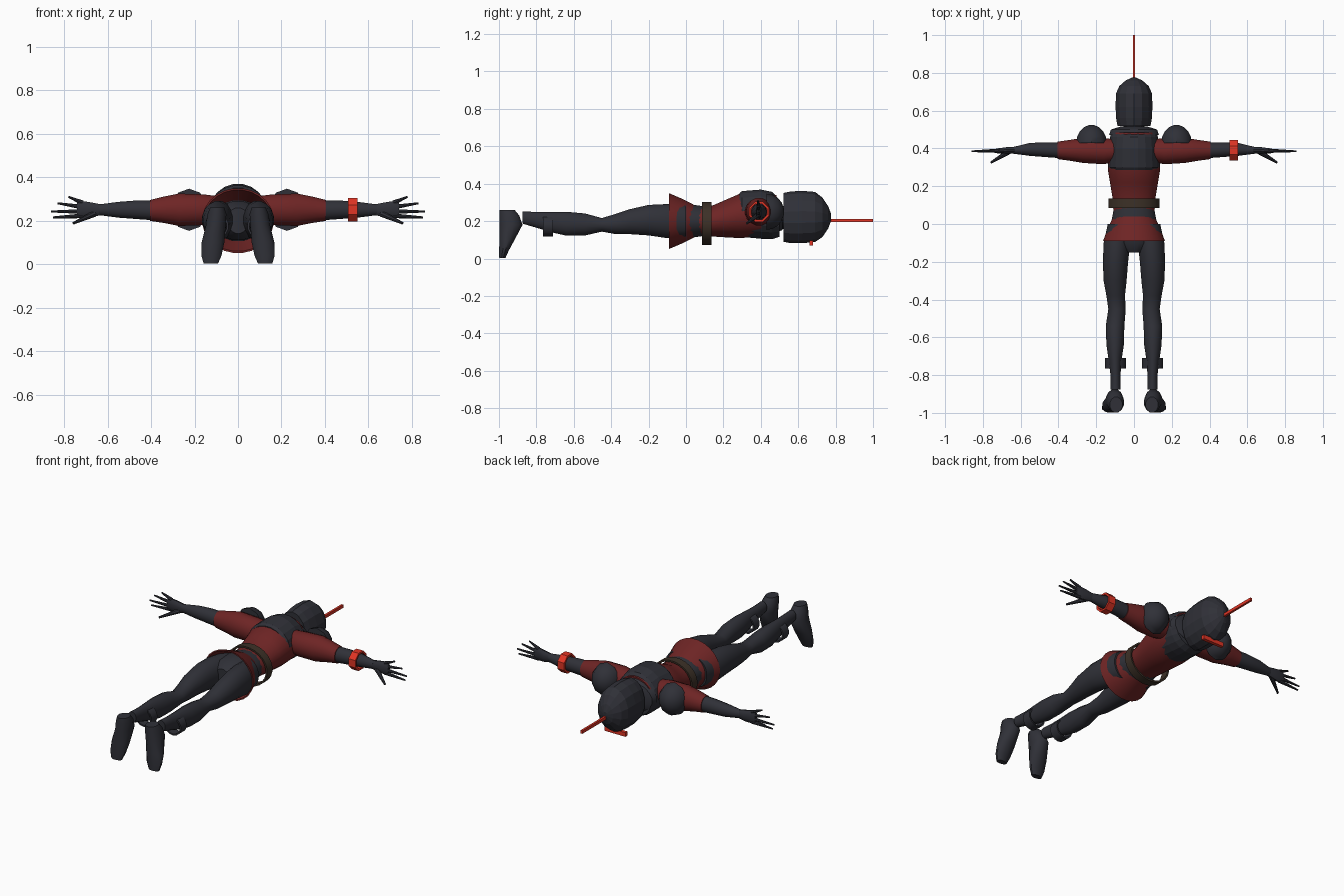
import bpy, bmesh, math
from mathutils import Vector

cube = bpy.data.objects.get("Cube")
if cube:
    bpy.data.objects.remove(cube, do_unlink=True)


def material(name, colour):
    mat = bpy.data.materials.new(name)
    mat.use_nodes = True
    mat.diffuse_color = (*colour, 1)
    mat.node_tree.nodes["Principled BSDF"].inputs["Base Color"].default_value = (*colour, 1)
    return mat


dark = material("charcoal suit", (.029, .030, .039))
maroon = material("maroon cloth", (.155, .018, .018))
bright = material("bright red", (.75, .035, .018))
brown = material("brown leather", (.045, .030, .020))


def finish(name, bm, mat, smooth=True):
    bmesh.ops.recalc_face_normals(bm, faces=bm.faces)
    mesh = bpy.data.meshes.new(name)
    bm.to_mesh(mesh)
    bm.free()
    mesh.materials.append(mat)
    obj = bpy.data.objects.new(name, mesh)
    bpy.context.collection.objects.link(obj)
    if smooth:
        bpy.ops.object.select_all(action='DESELECT')
        obj.select_set(True)
        bpy.context.view_layer.objects.active = obj
        bpy.ops.object.shade_smooth_by_angle(angle=math.radians(40))
    return obj


def loft(name, rings, mat, axis="y", side=1, sides=16, smooth=True, caps=True):
    """Skin elliptical rings: (position, centre a, centre b, radius a, radius b)."""
    bm = bmesh.new()
    loops = []
    for pos, ca, cb, ra, rb in rings:
        loop = []
        for i in range(sides):
            angle = math.tau * (i + .5) / sides
            a = ca + ra * math.cos(angle)
            b = cb + rb * math.sin(angle)
            point = {"x": (pos, a, b), "y": (a, pos, b), "z": (a, b, pos)}[axis]
            loop.append(bm.verts.new((point[0] * side, point[1], point[2])))
        loops.append(loop)
    for low, high in zip(loops, loops[1:]):
        for i in range(sides):
            j = (i + 1) % sides
            bm.faces.new((low[i], low[j], high[j], high[i]))
    if caps:
        bm.faces.new(loops[0])
        bm.faces.new(loops[-1])
    return finish(name, bm, mat, smooth)


def band(name, start, end, centre, outer, wall, mat, **options):
    """Hollow ring with square edges."""
    inner = (outer[0] - wall, outer[1] - wall)
    path = [(start, inner), (start, outer), (end, outer), (end, inner), (start, inner)]
    return loft(name, [(p, *centre, *r) for p, r in path], mat, caps=False, **options)


def box(name, centre, size, mat):
    bm = bmesh.new()
    bmesh.ops.create_cube(bm, size=1)
    bmesh.ops.scale(bm, vec=Vector(size), verts=bm.verts)
    bmesh.ops.translate(bm, vec=Vector(centre), verts=bm.verts)
    return finish(name, bm, mat, False)


def digit(name, start, end, radius, side):
    """Tapered finger between two points."""
    a, b = Vector(start), Vector(end)
    bm = bmesh.new()
    bmesh.ops.create_cone(bm, cap_ends=True, segments=8, radius1=radius,
                          radius2=radius * .4, depth=(b - a).length)
    turn = (b - a).to_track_quat('Z', 'Y').to_matrix()
    bmesh.ops.rotate(bm, matrix=turn, verts=bm.verts)
    bmesh.ops.translate(bm, vec=(a + b) / 2, verts=bm.verts)
    bmesh.ops.scale(bm, vec=Vector((side, 1, 1)), verts=bm.verts)
    return finish(name, bm, dark)


# Torso, lying face down with the head towards +y
loft("pelvis", [(-.15, 0, .2, .05, .06), (-.1, 0, .2, .12, .09), (0, 0, .2, .125, .095),
                (.1, 0, .2, .105, .08)], dark)
loft("tunic", [(.07, 0, .2, .11, .08), (.14, 0, .2, .115, .083), (.22, 0, .215, .128, .103),
               (.29, 0, .228, .14, .12), (.4, 0, .235, .14, .118), (.485, 0, .235, .115, .105)],
     maroon, sides=24)
loft("vest", [(.285, 0, .235, .128, .116), (.3, 0, .238, .138, .124), (.4, 0, .237, .134, .133),
              (.46, 0, .23, .128, .128), (.5, 0, .215, .115, .1)], dark, sides=20, smooth=False)
loft("collar", [(.47, 0, .235, .135, .09), (.5, 0, .23, .125, .085),
                (.515, 0, .22, .075, .07)], dark)
loft("neck", [(.48, 0, .22, .06, .065), (.56, 0, .22, .055, .06)], dark)

# Flared skirt with a thin wall, and the belt
loft("skirt", [(.04, 0, .2, .11, .09), (-.02, 0, .2, .14, .12), (-.09, 0, .2, .165, .15),
               (-.09, 0, .2, .157, .142), (.03, 0, .2, .104, .084)], maroon, sides=24, caps=False)
band("belt", .085, .135, (0, .187), (.137, .117), .01, brown, sides=24)

# Helmet with eye strip and crest rod
loft("helmet", [(.52, 0, .22, .09, .13), (.56, 0, .22, .097, .138), (.62, 0, .222, .1, .14),
                (.69, 0, .222, .098, .134), (.73, 0, .22, .08, .105), (.76, 0, .22, .045, .06),
                (.775, 0, .22, .012, .02)], dark, sides=14, smooth=False)
box("eye_strip", (0, .67, .083), (.14, .02, .025), bright)
box("crest_rod", (0, .885, .203), (.013, .23, .018), bright)

for label, side in (("left", 1), ("right", -1)):
    # Arm from shoulder to wrist
    loft(label + "_sleeve", [(.1, .39, .25, .06, .065), (.16, .385, .25, .07, .072),
                             (.27, .39, .25, .068, .076), (.34, .39, .25, .056, .062),
                             (.405, .39, .247, .047, .049)], maroon, "x", side)
    loft(label + "_forearm", [(.39, .39, .247, .042, .046), (.46, .393, .25, .04, .044),
                              (.55, .395, .25, .035, .037), (.64, .39, .25, .018, .025)],
         dark, "x", side)
    loft(label + "_palm", [(.62, .39, .25, .017, .024), (.67, .39, .25, .018, .034),
                           (.72, .387, .252, .014, .04), (.74, .387, .252, .01, .036)],
         dark, "x", side, sides=12)
    tips = [(.78, .31), (.83, .28), (.86, .242), (.85, .215)]
    for i, (x, z) in enumerate(tips):
        digit(f"{label}_finger_{i + 1}", (.715, .388, .282 - i * .02), (x, .385, z), .011, side)
    digit(label + "_thumb", (.66, .385, .232), (.757, .325, .188), .015, side)

    # Shoulder guard: half dome opening towards the feet
    loft(label + "_shoulder_guard", [(.43 + .095 * math.sin(a), .225, .25, .085 * math.cos(a),
                                      .097 * math.cos(a)) for a in (0, .35, .7, 1.05, 1.4)],
         dark, side=side, sides=10)

    # Leg from hip to ankle
    loft(label + "_leg", [(0, .075, .2, .065, .085), (-.1, .09, .2, .072, .093),
                          (-.2, .098, .205, .068, .083), (-.3, .1, .197, .062, .068),
                          (-.38, .097, .184, .05, .054), (-.45, .09, .18, .047, .037),
                          (-.54, .1, .182, .05, .06), (-.64, .1, .186, .047, .065),
                          (-.72, .1, .195, .035, .056), (-.8, .098, .207, .027, .043),
                          (-.875, .098, .219, .028, .033)], dark, side=side)
    band(label + "_ankle_band", -.765, -.71, (.098, .175), (.056, .056), .009, dark,
         side=side, sides=14)

    # Foot pointing down, heel up
    loft(label + "_foot", [(.26, .095, -.957, .034, .042), (.23, .097, -.945, .045, .055),
                           (.18, .102, -.936, .047, .064), (.1, .115, -.957, .054, .042),
                           (.04, .122, -.974, .048, .026), (.002, .125, -.982, .034, .017)],
         dark, "z", side, sides=12)

# Single forearm bracelet
band("bracelet", .505, .55, (.39, .25), (.058, .058), .012, bright, axis="x", sides=8, smooth=False)
